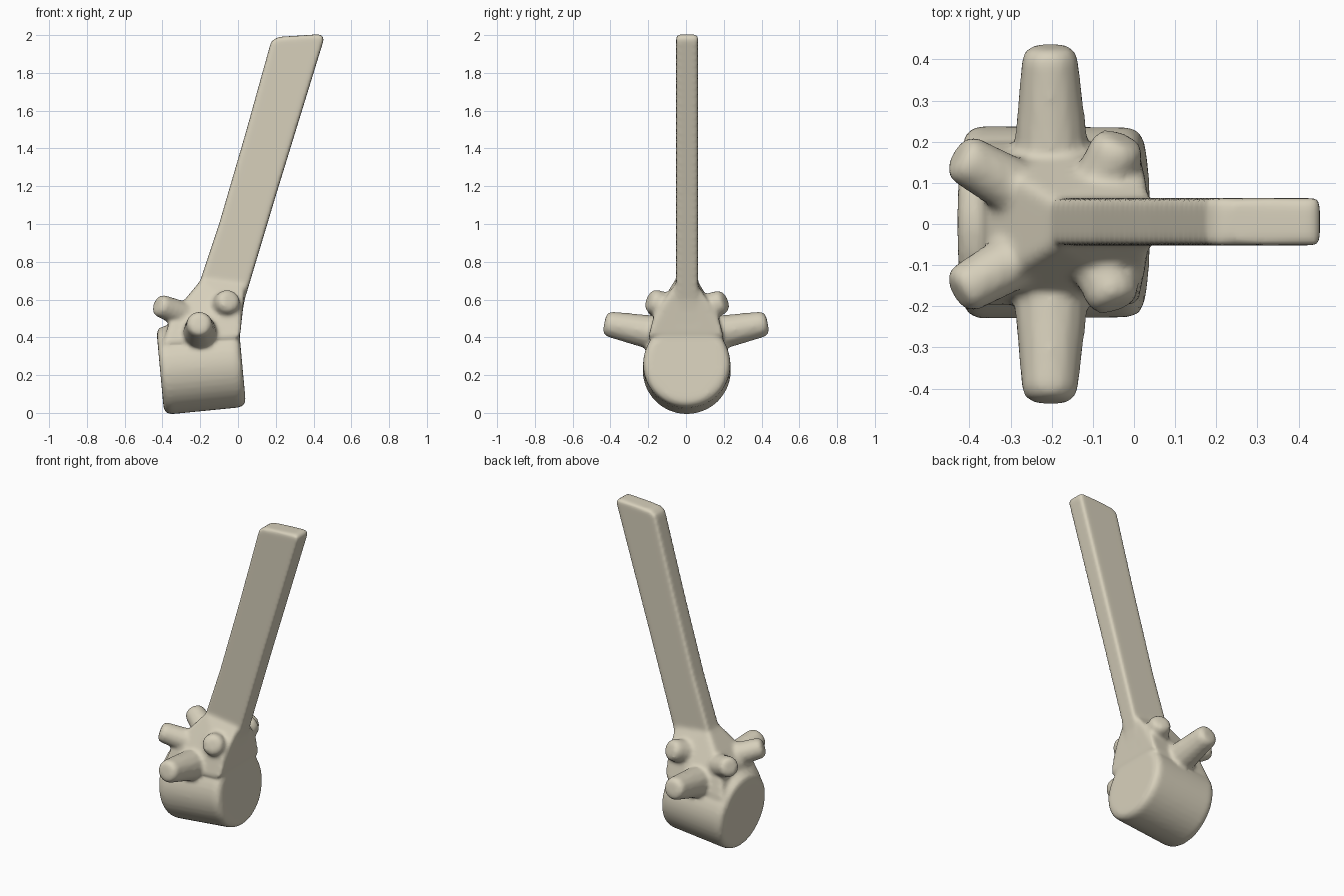
import bpy, bmesh, math
from mathutils import Vector

if "Cube" in bpy.data.objects:
    bpy.data.objects.remove(bpy.data.objects["Cube"])

bone = bpy.data.materials.new("bone beige")
bone.diffuse_color = (0.68, 0.63, 0.50, 1)
bone.use_nodes = True
bone.node_tree.nodes["Principled BSDF"].inputs["Base Color"].default_value = bone.diffuse_color
parts = []


def finish(name, bm, bevel=0.0, segments=2):
    bmesh.ops.recalc_face_normals(bm, faces=bm.faces)
    mesh = bpy.data.meshes.new(name)
    bm.to_mesh(mesh)
    bm.free()
    ob = bpy.data.objects.new(name, mesh)
    bpy.context.collection.objects.link(ob)
    if bevel:
        mod = ob.modifiers.new("rounding", 'BEVEL')
        mod.width, mod.segments = bevel, segments
        mod.limit_method, mod.angle_limit = 'ANGLE', math.radians(40)
    parts.append(ob)
    return ob


def rod(name, start, end, r1, r2, sides, bevel):
    """Tapered rod between two points."""
    a, b = Vector(start), Vector(end)
    bm = bmesh.new()
    bmesh.ops.create_cone(bm, cap_ends=True, segments=sides, radius1=r1,
                          radius2=r2, depth=(b - a).length)
    rot = (b - a).to_track_quat('Z', 'Y').to_matrix().to_4x4()
    bmesh.ops.transform(bm, matrix=rot, verts=bm.verts)
    bmesh.ops.translate(bm, vec=(a + b) / 2, verts=bm.verts)
    return finish(name, bm, bevel)


def hull(name, points, bevel):
    """Convex solid through points mirrored across y."""
    bm = bmesh.new()
    for x, y, z in points:
        for s in (-1, 1):
            bm.verts.new((x, s * y, z))
    bmesh.ops.convex_hull(bm, input=bm.verts)
    bmesh.ops.dissolve_limit(bm, angle_limit=0.02, verts=bm.verts, edges=bm.edges)
    return finish(name, bm, bevel)


# Drum-shaped body, slightly tilted
rod("body", (-0.412, 0.004, 0.222), (0.022, 0.004, 0.262), 0.234, 0.231, 40, 0.035)

# Arch rising from the body to the spine
hull("arch", [(-0.40, 0.20, 0.36), (0.01, 0.20, 0.40),
              (-0.36, 0.16, 0.50), (0.01, 0.17, 0.52),
              (-0.29, 0.10, 0.59), (0.02, 0.10, 0.60),
              (-0.19, 0.055, 0.71), (0.04, 0.055, 0.68)], 0.03)

# Long flat spine blade, extruded from its side profile
profile = [(-0.24, 0.55), (-0.20, 0.70), (-0.10, 1.0), (0.04, 1.48), (0.175, 1.965),
           (0.21, 1.99), (0.44, 2.005), (0.457, 1.985), (0.20, 1.15), (0.035, 0.60),
           (0.01, 0.45), (-0.2, 0.45)]
bm = bmesh.new()
face = bm.faces.new([bm.verts.new((x, -0.052, z)) for x, z in profile])
ext = bmesh.ops.extrude_face_region(bm, geom=[face])
bmesh.ops.translate(bm, vec=(0, 0.115, 0),
                    verts=[v for v in ext["geom"] if isinstance(v, bmesh.types.BMVert)])
finish("spine_blade", bm, 0.022, 3)

# Side processes and small knobs, front and back
for s, label in ((-1, "front"), (1, "back")):
    rod(label + "_side_process", (-0.20, s * 0.10, 0.41), (-0.205, s * 0.432, 0.475),
        0.10, 0.066, 12, 0.028)
    rod(label + "_left_knob", (-0.24, s * 0.06, 0.50), (-0.43, s * 0.168, 0.575),
        0.075, 0.060, 12, 0.025)
rod("front_right_knob", (-0.10, -0.04, 0.54), (-0.042, -0.20, 0.60), 0.08, 0.064, 12, 0.03)
rod("back_right_knob", (-0.10, 0.04, 0.53), (-0.03, 0.21, 0.595), 0.08, 0.064, 12, 0.03)

# Fuse all parts into one softly blended bone
bpy.context.view_layer.update()
dg = bpy.context.evaluated_depsgraph_get()
joined = bmesh.new()
for ob in parts:
    joined.from_mesh(bpy.data.meshes.new_from_object(ob.evaluated_get(dg)))
for ob in parts:
    bpy.data.objects.remove(ob)
parts.clear()
bone_ob = finish("vertebra", joined)
bone_ob.data.materials.clear()
bone_ob.data.materials.append(bone)
remesh = bone_ob.modifiers.new("fuse", 'REMESH')
remesh.mode, remesh.voxel_size, remesh.use_smooth_shade = 'VOXEL', 0.012, True
soften = bone_ob.modifiers.new("soften", 'SMOOTH')
soften.factor, soften.iterations = 0.5, 6
